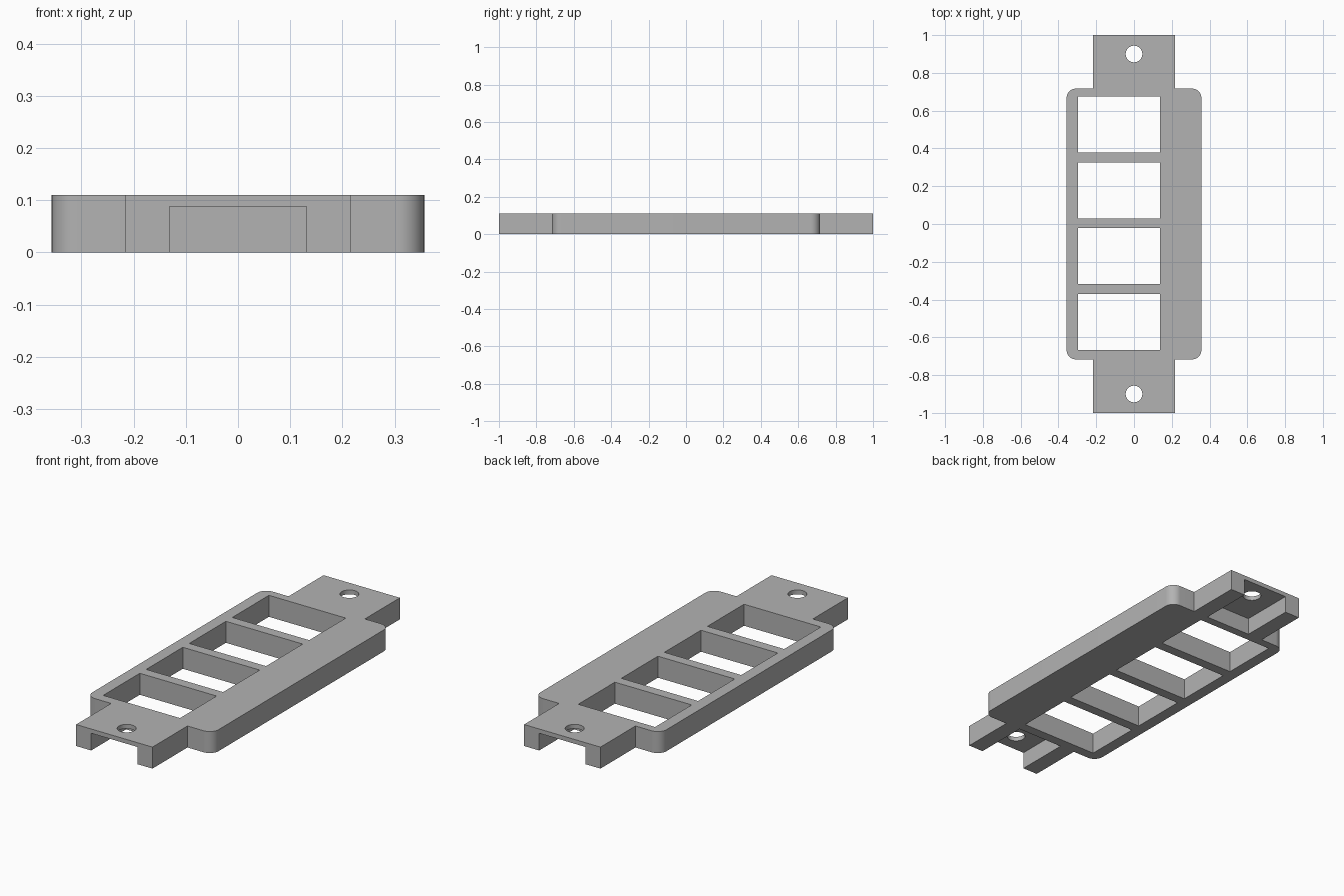
import bpy, bmesh
from math import cos, sin, pi, radians

old = bpy.data.objects.get("Cube")
if old:
    bpy.data.objects.remove(old)

HEIGHT = 0.11
BODY_X, BODY_Y, CORNER = 0.357, 0.717, 0.05
TAB_X, TAB_Y = 0.216, 1.0

grey = bpy.data.materials.new("plain_grey")
grey.use_nodes = True
colour = (0.45, 0.45, 0.45, 1)
grey.diffuse_color = colour
grey.node_tree.nodes["Principled BSDF"].inputs["Base Color"].default_value = colour


def prism(name, outline, z0, z1):
    """Extrude a flat counter-clockwise outline from z0 to z1."""
    bm = bmesh.new()
    face = bm.faces.new([bm.verts.new((x, y, z0)) for x, y in outline])
    new = bmesh.ops.extrude_face_region(bm, geom=[face])["geom"]
    top = [v for v in new if isinstance(v, bmesh.types.BMVert)]
    bmesh.ops.translate(bm, verts=top, vec=(0, 0, z1 - z0))
    bmesh.ops.recalc_face_normals(bm, faces=bm.faces)
    mesh = bpy.data.meshes.new(name)
    bm.to_mesh(mesh)
    bm.free()
    mesh.materials.append(grey)
    obj = bpy.data.objects.new(name, mesh)
    bpy.context.collection.objects.link(obj)
    return obj


def rectangle(x0, x1, y0, y1):
    return [(x0, y0), (x1, y0), (x1, y1), (x0, y1)]


def arc(cx, cy, r, start, sweep, steps):
    angles = [start + sweep * i / steps for i in range(steps + 1)]
    return [(cx + r * cos(a), cy + r * sin(a)) for a in angles]


# Plate outline: rounded body with a narrower tab at each end
quarter = arc(BODY_X - CORNER, BODY_Y - CORNER, CORNER, 0, pi / 2, 12)
quarter += [(TAB_X, BODY_Y), (TAB_X, TAB_Y)]
half = quarter + [(-x, y) for x, y in reversed(quarter)]
plate = prism("mounting_plate", half + [(-x, -y) for x, y in half], 0, HEIGHT)

# Four window openings, set towards one long side
cutters = []
for i in range(4):
    y = 0.004 + (i - 1.5) * 0.348
    cutters.append(prism("window_cutter", rectangle(-0.297, 0.138, y - 0.148, y + 0.148), -0.1, 0.3))

# Open channel beneath each tab, and a screw hole through it
for side in (-1, 1):
    y0, y1 = sorted((side * BODY_Y, side * 1.1))
    cutters.append(prism("channel_cutter", rectangle(-0.131, 0.131, y0, y1), -0.1, 0.088))
    hole = arc(0, side * 0.9, 0.044, 0, 2 * pi, 48)[:-1]
    cutters.append(prism("screw_hole_cutter", hole, -0.1, 0.3))

for cutter in cutters:
    mod = plate.modifiers.new(cutter.name, "BOOLEAN")
    mod.operation, mod.solver, mod.object = "DIFFERENCE", "EXACT", cutter

# Bake the cuts and remove the cutters
graph = bpy.context.evaluated_depsgraph_get()
baked = bpy.data.meshes.new_from_object(plate.evaluated_get(graph))
plate.modifiers.clear()
plate.data = baked
for cutter in cutters:
    bpy.data.objects.remove(cutter)

# Smooth the round corners and holes, keep the edges sharp
bpy.ops.object.select_all(action="DESELECT")
plate.select_set(True)
bpy.context.view_layer.objects.active = plate
bpy.ops.object.shade_smooth_by_angle(angle=radians(30))
